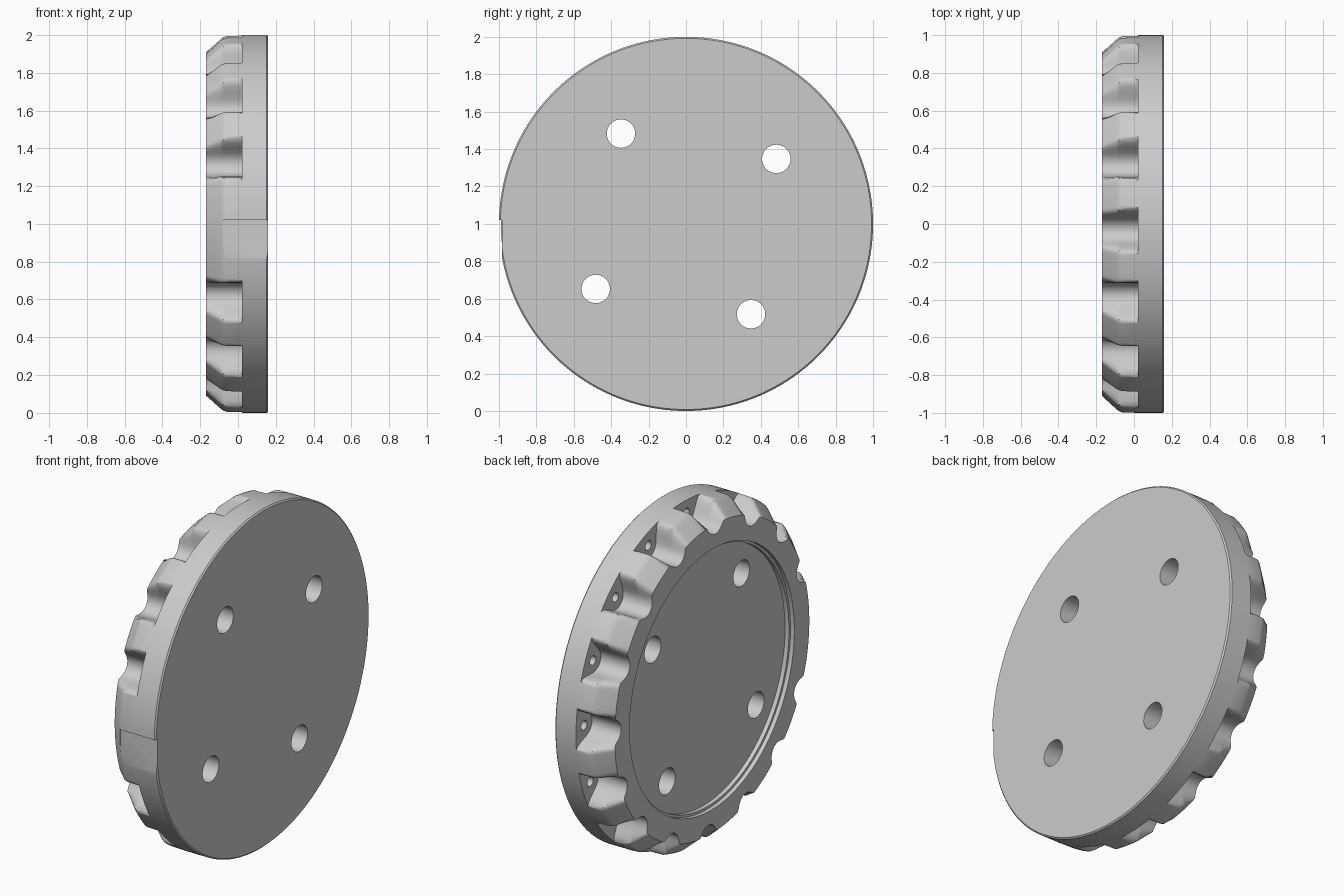
import bpy, bmesh
from math import sin, cos, radians, sqrt, pi
from mathutils import Matrix, Vector

if "Cube" in bpy.data.objects:
    bpy.data.objects.remove(bpy.data.objects["Cube"])

NOTCHES, PER = 16, 32
N = NOTCHES * PER
START = -2.0                      # angle of the one notch that stays filled
PITCH = 360 / NOTCHES


def point(x, r, deg):
    """Point on the wheel: 0 degrees faces the front, 90 faces up."""
    a = radians(deg)
    return Vector((x, -r * cos(a), 1 + r * sin(a)))


def notch_radius(offset_deg):
    """U-shaped notch outline: round bottom, flared straight walls."""
    u = abs(radians(offset_deg)) * 0.95
    ru, edge = 0.075, 0.0712
    if u < edge:
        return 0.85 + ru - sqrt(ru * ru - u * u)
    return 0.9014 + 3 * (u - edge)


def smooth_min(a, b, k=0.04):
    h = max(k - abs(a - b), 0) / k
    return min(a, b) - h * h * k / 4


# Wheel body: profile (x, radius, toothed) swept around the axle
profile = [(-0.12, 0.755, 0), (-0.145, 0.755, 0), (-0.145, 0.77, 0),
           (-0.17, 0.77, 0), (-0.17, 0.91, 1), (-0.09, 0.983, 1),
           (-0.077, 0.992, 1), (-0.06, 0.998, 1), (0.02, 1.0, 1),
           (0.02, 1.0, 0), (0.152, 1.0, 0), (0.16, 0.992, 0)]
bm = bmesh.new()
rings = []
for x, r, toothed in profile:
    ring = []
    for i in range(N):
        k = (i + PER // 2) // PER % NOTCHES
        off = ((i + PER // 2) % PER - PER / 2) * PITCH / PER
        rr = smooth_min(r, notch_radius(off)) if toothed and k else r
        ring.append(bm.verts.new(point(x, rr, START + i * 360 / N)))
    rings.append(ring)
for a, b in zip(rings, rings[1:]):
    for i in range(N):
        j = (i + 1) % N
        bm.faces.new((a[i], a[j], b[j], b[i]))
bm.faces.new(rings[0])
bm.faces.new(rings[-1])
bmesh.ops.remove_doubles(bm, verts=bm.verts, dist=1e-5)
bmesh.ops.dissolve_degenerate(bm, edges=bm.edges, dist=1e-6)
bmesh.ops.recalc_face_normals(bm, faces=bm.faces)
mesh = bpy.data.meshes.new("toothed_wheel")
bm.to_mesh(mesh)
bm.free()
wheel = bpy.data.objects.new("toothed_wheel", mesh)
bpy.context.collection.objects.link(wheel)

# Cutters: bolt holes, small blind holes in the notches, flat on the front rim
bm = bmesh.new()


def add_hole(r, deg, radius, x0, x1, segments):
    c = point((x0 + x1) / 2, r, deg)
    bmesh.ops.create_cone(bm, cap_ends=True, segments=segments, radius1=radius,
                          radius2=radius, depth=x1 - x0,
                          matrix=Matrix.Translation(c) @ Matrix.Rotation(pi / 2, 4, 'Y'))


for k in range(4):
    add_hole(0.595, 54.25 + 90 * k, 0.076, -0.3, 0.3, 48)
for k in range(1, NOTCHES):
    add_hole(0.925, START + PITCH * k, 0.027, -0.03, 0.10, 20)
bmesh.ops.create_cube(bm, size=1, matrix=Matrix.Translation((0.06, -1.033, 0.91))
                      @ Matrix.Diagonal((0.28, 0.1, 0.22, 1)))
mesh = bpy.data.meshes.new("hole_cutter")
bm.to_mesh(mesh)
bm.free()
cutter = bpy.data.objects.new("hole_cutter", mesh)
bpy.context.collection.objects.link(cutter)
cutter.hide_render = True

# Cut, tidy up and shade
mod = wheel.modifiers.new("holes", 'BOOLEAN')
mod.operation, mod.solver, mod.object = 'DIFFERENCE', 'EXACT', cutter
bpy.context.view_layer.objects.active = wheel
wheel.select_set(True)
bpy.ops.object.modifier_apply(modifier=mod.name)
bpy.data.objects.remove(cutter)
bpy.ops.object.shade_smooth_by_angle(angle=radians(30))
